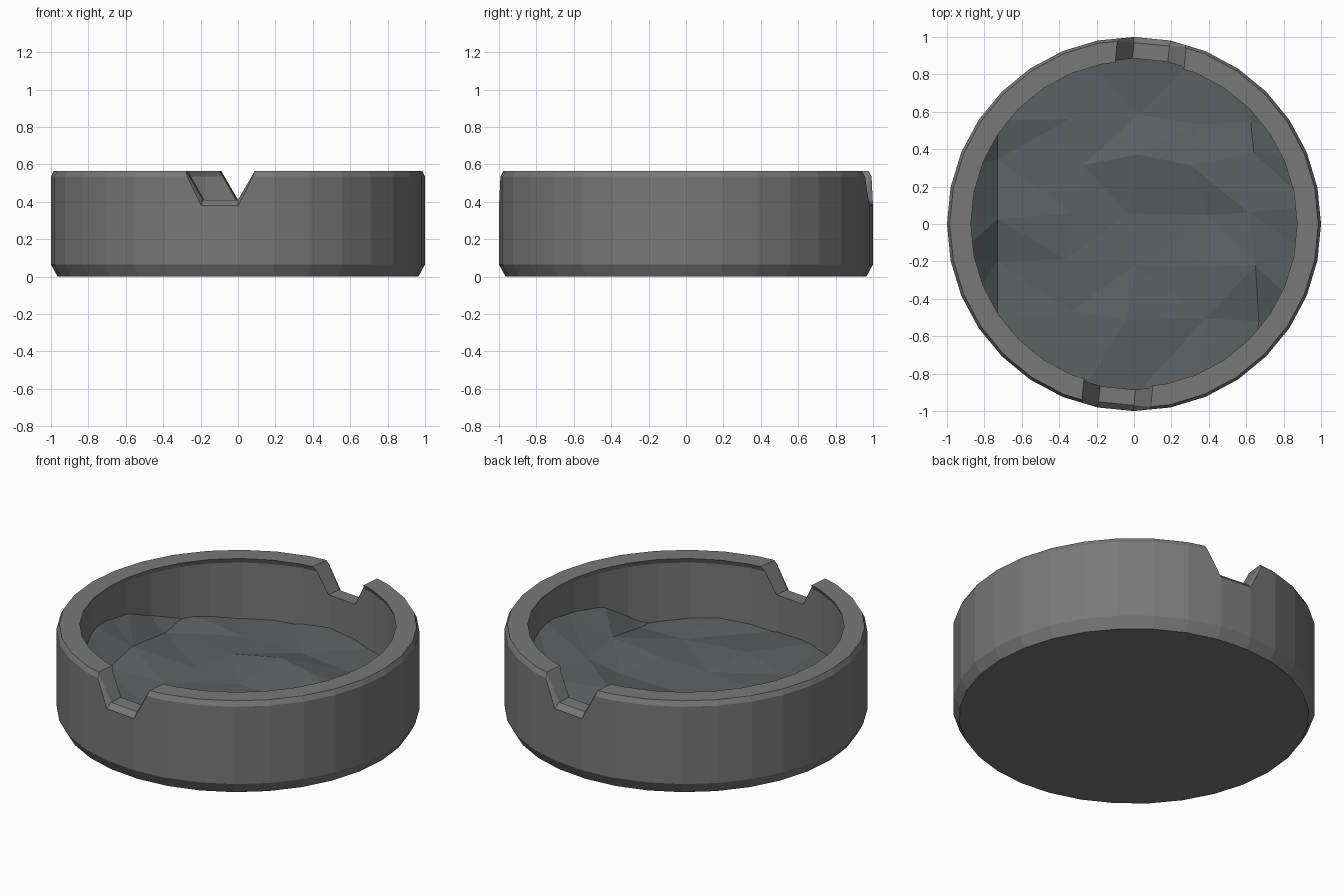
import bpy, bmesh, math, random
from mathutils import Vector, Matrix

if "Cube" in bpy.data.objects:
    bpy.data.objects.remove(bpy.data.objects["Cube"])

random.seed(4)
SIDES = 32


def make_object(name, bm, color=None):
    mesh = bpy.data.meshes.new(name)
    bm.to_mesh(mesh)
    bm.free()
    obj = bpy.data.objects.new(name, mesh)
    bpy.context.collection.objects.link(obj)
    if color:
        mat = bpy.data.materials.new(name + "_material")
        mat.diffuse_color = (*color, 1)
        mat.use_nodes = True
        mat.node_tree.nodes["Principled BSDF"].inputs["Base Color"].default_value = mat.diffuse_color
        mesh.materials.append(mat)
    return obj


def loft(bm, rings):
    """Closed solid through a list of equal-length point rings."""
    loops = [[bm.verts.new(p) for p in ring] for ring in rings]
    for a, b in zip(loops, loops[1:]):
        for i in range(len(a)):
            j = (i + 1) % len(a)
            bm.faces.new((a[i], a[j], b[j], b[i]))
    bm.faces.new(loops[0][::-1])
    bm.faces.new(loops[-1])
    bmesh.ops.recalc_face_normals(bm, faces=bm.faces[:])


def circle(r, z):
    return [(r * math.cos(2 * math.pi * i / SIDES),
             r * math.sin(2 * math.pi * i / SIDES), z) for i in range(SIDES)]


# Bowl: chamfered outside, slight lip inside
profile = [(0.965, 0), (1, 0.065), (1, 0.535), (0.985, 0.565),
           (0.872, 0.565), (0.885, 0.535), (0.885, 0.10)]
bm = bmesh.new()
loft(bm, [circle(r, z) for r, z in profile])
bowl = make_object("ashtray_bowl", bm, (0.19, 0.19, 0.19))


# Rest notches: one facet wide, flared at the outer face, on front and back
def notch_section(y, grow):
    slope = 0.09 / 0.155
    low, high = 0.41 - grow, 0.70
    half = 0.095 + grow * 0.15
    top = half + (high - low) * slope
    return [(-half, y, low), (half, y, low), (top, y, high), (-top, y, high)]


for name, turn in (("front", 0), ("back", math.pi)):
    bm = bmesh.new()
    loft(bm, [notch_section(-0.7, 0), notch_section(-0.965, 0),
              notch_section(-0.995, 0.03), notch_section(-1.1, 0.03)])
    bm.transform(Matrix.Rotation(turn - math.pi / SIDES, 4, 'Z'))
    cutter = make_object(name + "_notch_cutter", bm)
    cutter.hide_render = True
    cutter.hide_viewport = True
    cut = bowl.modifiers.new(name + "_notch", 'BOOLEAN')
    cut.operation = 'DIFFERENCE'
    cut.solver = 'EXACT'
    cut.object = cutter

# Ash: uneven faceted surface banked up at the left and right, trimmed to the wall
bm = bmesh.new()
xs = (-0.95, -0.73, -0.32, 0.0, 0.35, 0.65, 0.95)
ys = (-0.95, -0.49, -0.2, 0.06, 0.34, 0.55, 0.95)
grid = []
for x in xs:
    bank = 0.21 if abs(x) > 0.9 else 0
    grid.append([bm.verts.new((x + random.uniform(-0.05, 0.05) * (abs(x) < 0.7),
                               y + random.uniform(-0.04, 0.04),
                               0.205 + bank + random.uniform(-0.03, 0.03)))
                 for y in ys])
for i in range(len(xs) - 1):
    for j in range(len(ys) - 1):
        bm.faces.new((grid[i][j], grid[i + 1][j], grid[i + 1][j + 1], grid[i][j + 1]))
bmesh.ops.triangulate(bm, faces=bm.faces[:])
apothem = 0.885 * math.cos(math.pi / SIDES)
for k in range(SIDES):
    a = 2 * math.pi * (k + 0.5) / SIDES
    n = Vector((math.cos(a), math.sin(a), 0))
    bmesh.ops.bisect_plane(bm, geom=bm.verts[:] + bm.edges[:] + bm.faces[:],
                           plane_co=n * apothem, plane_no=n, clear_outer=True)
make_object("ash", bm, (0.105, 0.122, 0.125))
